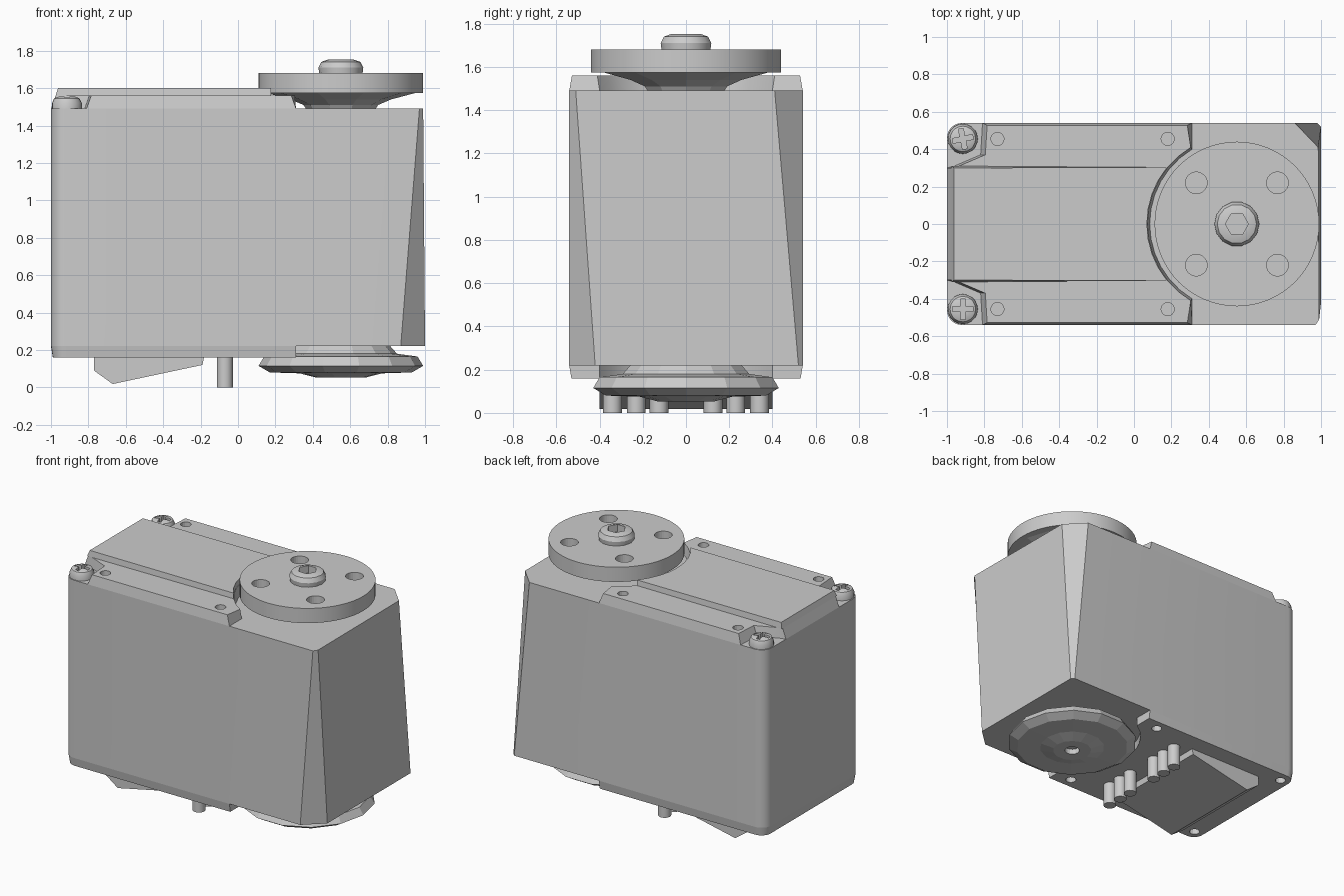
import bpy, bmesh
from math import sin, cos, pi, radians

if "Cube" in bpy.data.objects:
    bpy.data.objects.remove(bpy.data.objects["Cube"])

grey = bpy.data.materials.new("light_grey")
grey.use_nodes = True
COLOUR = (0.6, 0.6, 0.6, 1)
grey.diffuse_color = COLOUR
grey.node_tree.nodes["Principled BSDF"].inputs["Base Color"].default_value = COLOUR

W = 0.54          # half depth of the case
AXIS = 0.55       # x of the output shaft
HORN_GAP = 0.466  # radius of the clearance around the horns


def loft(name, rings, smooth=True):
    """Skin a stack of equal rings of points and cap both ends."""
    bm = bmesh.new()
    rows = [[bm.verts.new(p) for p in ring] for ring in rings]
    n = len(rows[0])
    for a, b in zip(rows, rows[1:]):
        for i in range(n):
            j = (i + 1) % n
            bm.faces.new((a[i], a[j], b[j], b[i]))
    bm.faces.new(rows[0][::-1])
    bm.faces.new(rows[-1])
    bmesh.ops.recalc_face_normals(bm, faces=bm.faces)
    mesh = bpy.data.meshes.new(name)
    bm.to_mesh(mesh)
    bm.free()
    mesh.materials.append(grey)
    obj = bpy.data.objects.new(name, mesh)
    bpy.context.collection.objects.link(obj)
    if smooth:
        activate(obj)
        bpy.ops.object.shade_smooth_by_angle(angle=radians(30))
    return obj


def activate(obj):
    bpy.ops.object.select_all(action='DESELECT')
    obj.select_set(True)
    bpy.context.view_layer.objects.active = obj


def prism(name, lower, upper, z0, z1, **kw):
    return loft(name, [[(x, y, z0) for x, y in lower], [(x, y, z1) for x, y in upper]], **kw)


def lathe(name, profile, x, y, n=32, turn=0.0, **kw):
    angles = [turn + 2 * pi * i / n for i in range(n)]
    return loft(name, [[(x + r * cos(a), y + r * sin(a), z) for a in angles]
                       for r, z in profile], **kw)


def cut(obj, cutters):
    """Subtract the cutters from the object and throw them away."""
    for c in cutters:
        c.hide_render = True
        activate(obj)
        mod = obj.modifiers.new("cut", 'BOOLEAN')
        mod.operation = 'DIFFERENCE'
        mod.solver = 'EXACT'
        mod.object = c
        bpy.ops.object.modifier_apply(modifier=mod.name)
        bpy.data.objects.remove(c)


def holes(places, r, z0, z1, n=16):
    return [lathe("hole_cutter", [(r, z0), (r, z1)], x, y, n, smooth=False) for x, y in places]


def arc(cx, cy, r, a0, a1, n):
    return [(cx + r * cos(radians(a0 + (a1 - a0) * i / n)),
             cy + r * sin(radians(a0 + (a1 - a0) * i / n))) for i in range(n + 1)]


def rounded_end(r=0.08, inset=0.0):
    """The two rounded corners of the -x end, from +y to -y."""
    e = r - inset
    return (arc(-1 + r, W - r, e, 90, 180, 6) + arc(-1 + r, r - W, e, 180, 270, 6))


# Case: the +x corners taper in opposite ways from bottom to top
case_low = [(0.87, -W), (1, -0.42), (1, W - 0.02), (0.98, W)] + rounded_end()
case_top = [(0.97, -W), (0.99, -0.51), (0.985, 0.41), (0.86, W)] + rounded_end()
prism("case", case_low, case_top, 0.22, 1.49)

# Bottom cover with a clearance for the rear horn
horn_edge = arc(AXIS, 0, HORN_GAP, 239, 121, 12)
cover_low = [(0.31, 0.01 - W)] + horn_edge + [(0.31, W - 0.01)] + rounded_end(inset=0.01)
cover_top = [(0.31, -W)] + horn_edge + [(0.31, W)] + rounded_end()
cover = prism("bottom_cover", cover_low, cover_top, 0.16, 0.22)
cut(cover, holes([(x, s * 0.455) for x in (-0.92, 0.18) for s in (-1, 1)], 0.035, 0.1, 0.2))


# Top cover with side rails and notches for the corner screws
def deck_outline(inset):
    side = [(0.31 - inset, W - inset / 2), (-0.81 + inset, W - inset / 2),
            (-0.82 + inset, 0.37), (-0.96 + inset, 0.31), (-1 + inset, 0.30)]
    mirrored = [(x, -y) for x, y in reversed(side)]
    return arc(AXIS, 0, HORN_GAP + inset / 2, 239, 121, 12) + side + mirrored


deck = prism("top_cover", deck_outline(0), deck_outline(0.025), 1.49, 1.56)
cut(deck, holes([(x, s * 0.455) for x in (-0.73, 0.18) for s in (-1, 1)], 0.035, 1.51, 1.6))

# Raised centre plate
plate_edge = arc(AXIS, 0, HORN_GAP + 0.015, 219, 141, 8)
prism("centre_plate",
      plate_edge + [(-0.975, 0.31), (-0.975, -0.31)],
      plate_edge + [(-0.962, 0.30), (-0.962, -0.30)], 1.56, 1.60)

# Output neck and horn disc
lathe("output_neck", [(0.18, 1.48), (0.2, 1.51), (0.27, 1.54), (0.41, 1.577)],
      AXIS, 0, 10, smooth=False)
horn = lathe("horn_disc", [(0.44, 1.575), (0.44, 1.68)], AXIS, 0, 64)
spots = [(AXIS + sx * 0.217, sy * 0.22) for sx in (-1, 1) for sy in (-1, 1)]
cut(horn, holes(spots, 0.058, 1.5, 1.75, 24))

# Horn screw with a socket
horn_screw = lathe("horn_screw", [(0.115, 1.67), (0.12, 1.71), (0.105, 1.74), (0.07, 1.752)],
                   AXIS, 0, 14)
cut(horn_screw, holes([(AXIS, 0)], 0.062, 1.70, 1.8, 6))

# Corner screws with cross slots
for side, turn in ((-1, 0.0), (1, 0.2)):
    y = side * 0.455
    screw = lathe("corner_screw", [(0.08, 1.48), (0.08, 1.52), (0.068, 1.545), (0.045, 1.555)],
                  -0.915, y, 20)
    slots = []
    for k in range(2):
        a = turn + k * pi / 2
        box = [(-0.915 + u * cos(a) - v * sin(a), y + u * sin(a) + v * cos(a))
               for u, v in ((-0.055, -0.013), (0.055, -0.013), (0.055, 0.013), (-0.055, 0.013))]
        slots.append(prism("slot_cutter", box, box, 1.52, 1.6, smooth=False))
    cut(screw, slots)

# Rear horn: coarse faceted disc on a short neck
rear = lathe("rear_horn", [(0.13, 0.052), (0.22, 0.075), (0.38, 0.08), (0.44, 0.115),
                           (0.41, 0.165), (0.30, 0.18), (0.26, 0.225)],
             AXIS, 0, 14, smooth=False)
cut(rear, holes([(AXIS, 0)], 0.05, 0.0, 0.09))

# Connector housing wedge under the case
profile = [(-0.77, 0.17), (-0.77, 0.09), (-0.67, 0.018), (-0.19, 0.12), (-0.18, 0.17)]
loft("connector_wedge", [[(x, y, z) for x, z in profile] for y in (-0.4, 0.4)], smooth=False)

# Two rows of three pins
for side in (-1, 1):
    for y in (0.125, 0.23, 0.34):
        lathe("pin", [(0.043, 0.0), (0.043, 0.17)], -0.07, side * y, 16)
